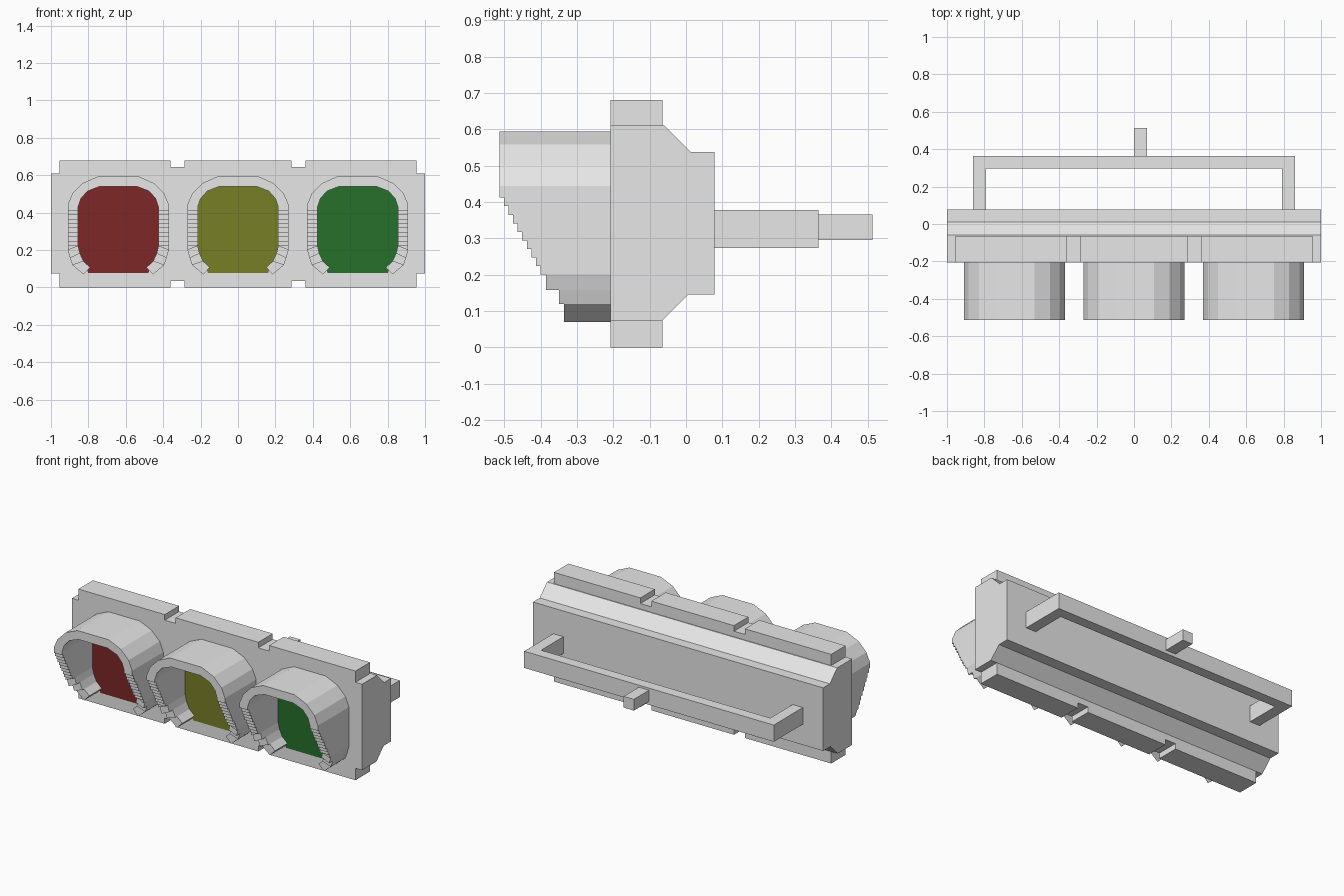
import bpy, bmesh
from mathutils import Vector

cube = bpy.data.objects.get("Cube")
if cube:
    bpy.data.objects.remove(cube, do_unlink=True)


def material(name, rgb):
    m = bpy.data.materials.new(name)
    m.use_nodes = True
    m.diffuse_color = (*rgb, 1)
    bsdf = next(n for n in m.node_tree.nodes if n.type == 'BSDF_PRINCIPLED')
    bsdf.inputs["Base Color"].default_value = (*rgb, 1)
    return m


GREY = material("light grey", (0.8, 0.8, 0.8))
RED = material("dark red", (0.21, 0.02, 0.02))
YELLOW = material("olive yellow", (0.19, 0.21, 0.02))
GREEN = material("dark green", (0.02, 0.16, 0.025))


def finish(name, bm, mat):
    bmesh.ops.remove_doubles(bm, verts=bm.verts, dist=1e-5)
    bmesh.ops.recalc_face_normals(bm, faces=bm.faces)
    mesh = bpy.data.meshes.new(name)
    bm.to_mesh(mesh)
    bm.free()
    mesh.materials.append(mat)
    obj = bpy.data.objects.new(name, mesh)
    bpy.context.collection.objects.link(obj)
    return obj


def extrude(name, points, offset, mat):
    """Extrude a flat outline by an offset into a closed solid."""
    bm = bmesh.new()
    face = bm.faces.new([bm.verts.new(p) for p in points])
    top = bmesh.ops.extrude_face_region(bm, geom=[face], use_keep_orig=True)
    moved = [v for v in top["geom"] if isinstance(v, bmesh.types.BMVert)]
    bmesh.ops.translate(bm, verts=moved, vec=Vector(offset))
    return finish(name, bm, mat)


def box(name, x0, x1, y0, y1, z0, z1, mat=GREY):
    pts = [(x0, y0, z0), (x1, y0, z0), (x1, y0, z1), (x0, y0, z1)]
    return extrude(name, pts, (0, y1 - y0, 0), mat)


PLATE_FRONT, PLATE_BACK = -0.207, -0.065

# Front plate: notched rim with stepped corners
upper = [(1.0, 0.61), (0.955, 0.61), (0.955, 0.68), (0.36, 0.68),
         (0.36, 0.645), (0.285, 0.645), (0.285, 0.68)]
upper += [(-x, z) for x, z in reversed(upper)]
lower = [(x, 0.684 - z if z < 0.62 else 0.68 - z) for x, z in reversed(upper)]
extrude("front_plate", [(x, PLATE_FRONT, z) for x, z in upper + lower],
        (0, PLATE_BACK - PLATE_FRONT, 0), GREY)

# Rear housing: chamfered profile swept along the width
profile = [(PLATE_BACK, 0.074), (0.006, 0.145), (0.078, 0.145),
           (0.078, 0.538), (0.012, 0.538), (-0.06, 0.61), (PLATE_BACK, 0.61)]
extrude("rear_housing", [(-1, y, z) for y, z in profile], (2, 0, 0), GREY)

# Mounting bracket: U-shaped bar with a short stub
bracket = [(-0.86, 0.078), (-0.86, 0.364), (0.86, 0.364), (0.86, 0.078),
           (0.79, 0.078), (0.79, 0.298), (-0.79, 0.298), (-0.79, 0.078)]
extrude("mounting_bracket", [(x, y, 0.274) for x, y in bracket],
        (0, 0, 0.104), GREY)
box("bracket_stub", 0, 0.07, 0.364, 0.513, 0.295, 0.365)

# Half visor section: (outer x, outer z, inner x, inner z) from crown to tip
STEPS = 9
half = [(0.108, 0.594, 0.10, 0.54), (0.19, 0.558, 0.165, 0.515),
        (0.245, 0.503, 0.20, 0.475), (0.27, 0.444, 0.215, 0.43)]
fronts = [-0.513] * 4
# Staircase down the straight sides
for i in range(STEPS):
    z = 0.412 - i * 0.212 / STEPS
    half.append((0.27, z, 0.215, max(z, 0.225)))
    fronts.append(-0.501 + i * 0.101 / (STEPS - 1))
half += [(0.27, 0.20, 0.215, 0.222), (0.258, 0.158, 0.205, 0.182),
         (0.245, 0.12, 0.186, 0.14), (0.186, 0.07, 0.15, 0.107)]
fronts += [-0.385, -0.35, -0.335]
section = [(-a, b, -c, d) for a, b, c, d in reversed(half)] + half
depths = fronts[::-1] + [-0.513] + fronts


def visor(name, cx):
    """Hood open at the bottom, each segment with its own front depth."""
    bm = bmesh.new()

    def quad(*pts):
        bm.faces.new([bm.verts.new((cx + x, y, z)) for x, y, z in pts])

    def cross(s, y0, y1):
        a, b, c, d = s
        if abs(y1 - y0) > 1e-5:
            quad((a, y0, b), (c, y0, d), (c, y1, d), (a, y1, b))

    back = PLATE_FRONT
    for i, y in enumerate(depths):
        (a, b, c, d), (e, f, g, h) = section[i], section[i + 1]
        quad((a, y, b), (e, y, f), (g, y, h), (c, y, d))
        quad((a, y, b), (a, back, b), (e, back, f), (e, y, f))
        if abs(c - g) + abs(d - h) > 1e-5:
            quad((c, y, d), (g, y, h), (g, back, h), (c, back, d))
        # Riser towards the previous segment
        cross(section[i], y, depths[i - 1] if i else back)
    cross(section[-1], depths[-1], back)
    return finish(name, bm, GREY)


# Lens outline, flat at the bottom
lens_half = [(0.10, 0.54), (0.165, 0.515), (0.20, 0.475), (0.215, 0.43),
             (0.215, 0.222), (0.205, 0.182), (0.186, 0.14), (0.16, 0.077)]
lens = lens_half + [(-x, z) for x, z in reversed(lens_half)]

for side, cx, mat in (("right", -0.64, RED), ("middle", 0, YELLOW),
                      ("left", 0.64, GREEN)):
    visor(side + "_visor", cx)
    extrude(side + "_lens", [(cx + x, PLATE_FRONT - 0.006, z) for x, z in lens],
            (0, 0.008, 0), mat)
